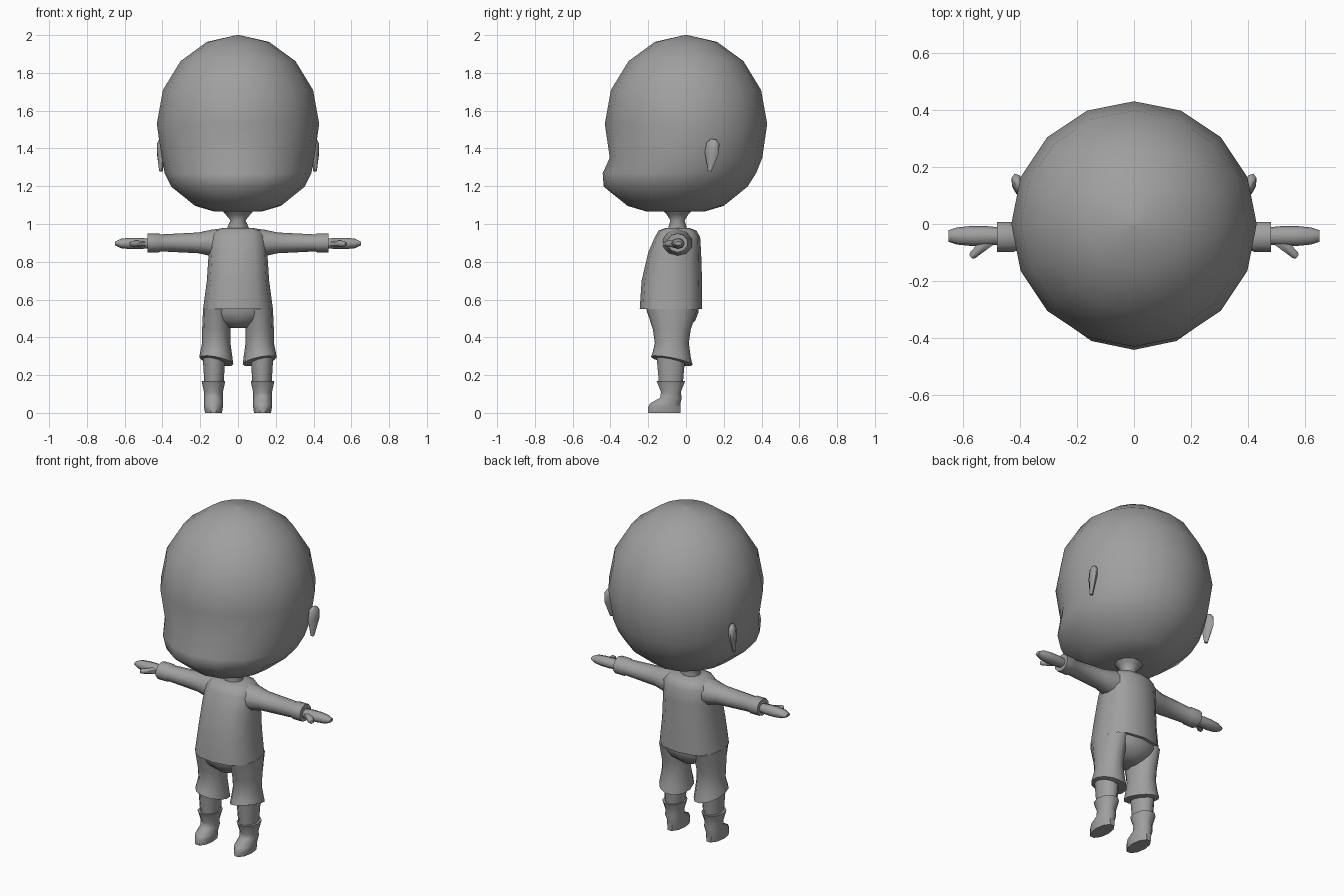
import bpy, bmesh, math
from mathutils import Matrix, Vector

cube = bpy.data.objects.get("Cube")
if cube:
    bpy.data.objects.remove(cube, do_unlink=True)

colour = (.35, .35, .35, 1)
grey = bpy.data.materials.new("plain grey")
grey.use_nodes = True
grey.diffuse_color = colour
grey.node_tree.nodes["Principled BSDF"].inputs["Base Color"].default_value = colour

ALONG_ARM = Matrix.Rotation(math.pi / 2, 4, 'Y')


def turned(degrees, axis):
    return Matrix.Rotation(math.radians(degrees), 4, axis)


def signed_power(value, power):
    return math.copysign(abs(value) ** power, value)


def loft(name, origin, rings, sides=12, square=1, turn=None, mirror=False, sharp=60):
    """Skin rings of (height, width, depth, shift in depth, lean), then place the part."""
    place = Matrix.Translation(origin)
    if turn:
        place = place @ turn
    bm = bmesh.new()
    loops = []
    for ring in rings:
        height, width, depth, shift, lean = (*ring, 0, 0)[:5]
        loop = []
        for i in range(sides):
            angle = math.tau * i / sides
            x = width * signed_power(math.cos(angle), square)
            y = depth * signed_power(math.sin(angle), square)
            point = Vector((x, y + shift, height + lean * (x - y)))
            loop.append(bm.verts.new(place @ point))
        loops.append(loop)
    for low, high in zip(loops, loops[1:]):
        for i in range(sides):
            j = (i + 1) % sides
            bm.faces.new((low[i], low[j], high[j], high[i]))
    bm.faces.new(loops[0])
    bm.faces.new(loops[-1])
    bmesh.ops.recalc_face_normals(bm, faces=bm.faces)
    mesh = bpy.data.meshes.new(name)
    bm.to_mesh(mesh)
    bm.free()
    mesh.materials.append(grey)
    part = bpy.data.objects.new(name, mesh)
    bpy.context.collection.objects.link(part)
    if mirror:
        part.modifiers.new("mirror", 'MIRROR')
    bpy.ops.object.select_all(action='DESELECT')
    part.select_set(True)
    bpy.context.view_layer.objects.active = part
    bpy.ops.object.shade_smooth_by_angle(angle=math.radians(sharp))


def head_ring(step):
    """One ring of the egg-shaped skull; the rings under the brow push the muzzle forward."""
    elevation = step * math.pi / 8
    fullness = 1 if step >= 0 else .8
    radius = .43 * math.cos(elevation) ** fullness
    muzzle = 0
    if step <= -2:
        muzzle = .055
    elif step < -1:
        muzzle = .035
    return (.47 * math.sin(elevation), radius + muzzle / 2, radius + muzzle, -muzzle)


# Head with protruding muzzle
head_steps = (-3.6, -3, -2, -1.5, -1, 0, 1, 2, 3, 3.95)
loft("head", (0, 0, 1.53), [head_ring(step) for step in head_steps], sides=16)

# Ears: thin teardrops leaning back against the head
loft("ear", (.408, .125, 1.28), [
    (0, .01, .01),
    (.1, .02, .04),
    (.15, .02, .035),
    (.17, .01, .015),
], sides=8, turn=turned(-7, 'X') @ turned(-17, 'Z'), mirror=True)

# Neck, flaring into the head and the collar
loft("neck", (0, -.045, .95), [
    (0, .07, .06),
    (.07, .04, .04),
    (.1, .065, .06),
    (.14, .1, .1),
], sides=10)

# Shirt, widening to the hem
loft("shirt", (0, -.07, .55), [
    (0, .185, .165, -.01),
    (.15, .165, .16, -.005),
    (.3, .155, .14, .01),
    (.38, .15, .12, .025),
    (.415, .125, .1, .025),
    (.43, .08, .06, .025),
], square=.8)

# Sleeves with a raised cuff
loft("sleeve", (.06, -.045, .9), [
    (0, .08, .08),
    (.08, .07, .08),
    (.15, .055, .06),
    (.35, .045, .05),
    (.36, .05, .055),
    (.42, .05, .055),
], sides=10, turn=ALONG_ARM, mirror=True, sharp=40)

# Mitten hands and thumbs
loft("hand", (.47, -.042, .897), [
    (0, .025, .03),
    (.05, .03, .035),
    (.1, .03, .035),
    (.15, .025, .03),
    (.18, .01, .02),
], sides=8, turn=ALONG_ARM, mirror=True)

loft("thumb", (.505, -.055, .895), [
    (0, .02, .025),
    (.08, .015, .016),
    (.09, .01, .01),
], sides=6, turn=turned(-42, 'Z') @ ALONG_ARM, mirror=True)

# Trousers: hips and baggy legs with slanting cuffs
loft("trouser_hips", (0, -.07, .45), [
    (0, .05, .075),
    (.04, .13, .12),
    (.08, .175, .135),
    (.12, .17, .14),
], square=.85)

loft("trouser_leg", (.115, -.075, .27), [
    (0, .07, .085, 0, .2),
    (.005, .09, .11, 0, .2),
    (.04, .085, .1, 0, .15),
    (.1, .075, .09),
    (.17, .075, .1),
    (.28, .07, .135),
], mirror=True, sharp=50)

# Shins
loft("shin", (.127, -.08, .14), [
    (0, .05, .065),
    (.16, .06, .08),
], sides=10, mirror=True)

# Boots: rounded foot, narrow ankle and flared top
loft("boot", (.13, -.08, 0), [
    (0, .045, .09, -.035),
    (.03, .05, .09, -.035),
    (.05, .05, .085, -.03),
    (.08, .05, .06),
    (.11, .05, .055),
    (.17, .063, .08),
], sides=10, mirror=True, sharp=50)
